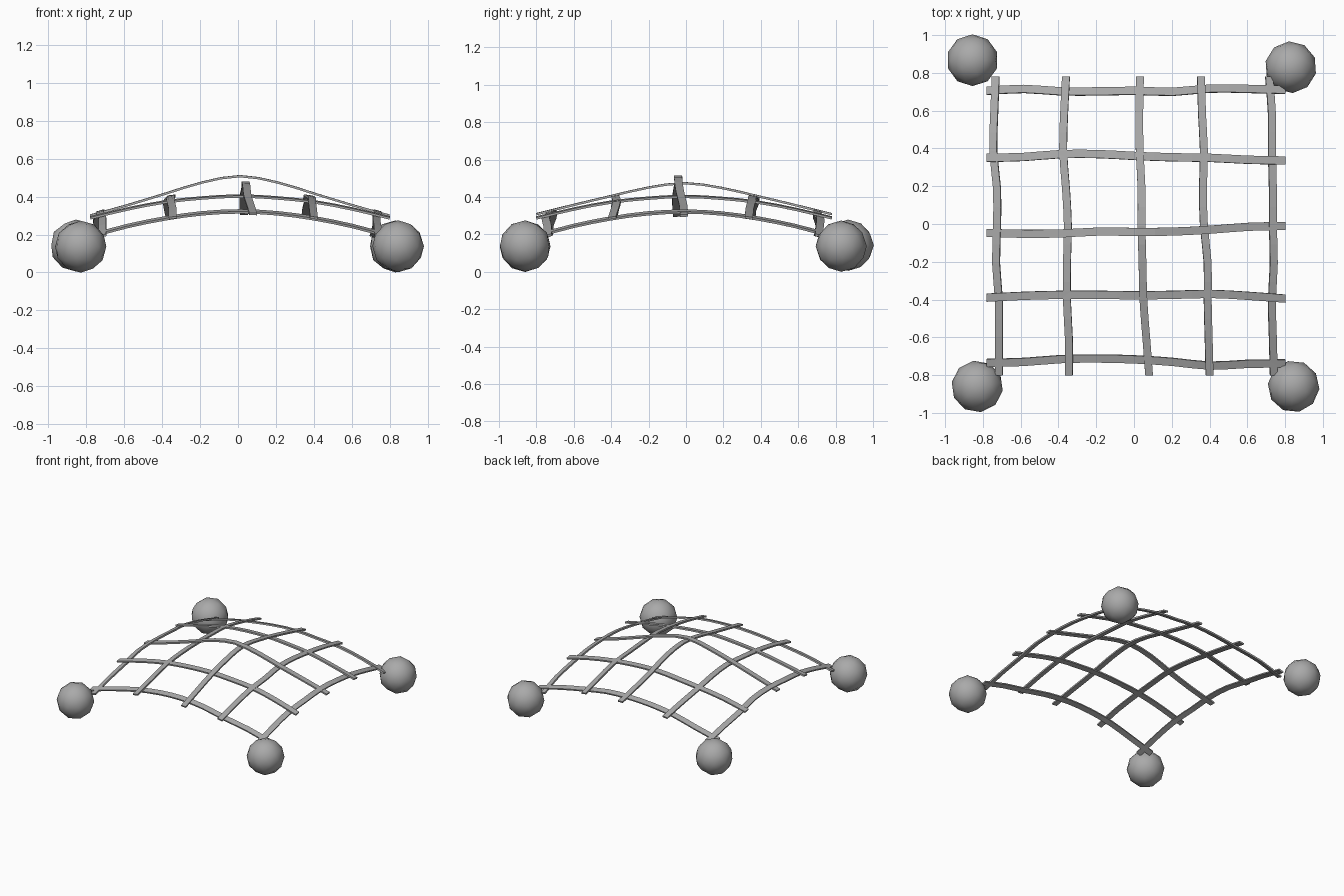
import bpy, bmesh
from mathutils import Vector

if "Cube" in bpy.data.objects:
    bpy.data.objects.remove(bpy.data.objects["Cube"])

THICK = 0.012

# Dark grey used by every part
GREY = bpy.data.materials.new("dark_grey")
GREY.diffuse_color = (.4, .4, .4, 1)
GREY.use_nodes = True
GREY.node_tree.nodes["Principled BSDF"].inputs["Base Color"].default_value = GREY.diffuse_color


def spread(vals, t):
    """Catmull-Rom sample of evenly spaced values, t in 0..1."""
    f = t * (len(vals) - 1)
    i = min(int(f), len(vals) - 2)
    u = f - i
    p1, p2 = vals[i], vals[i + 1]
    p0 = vals[i - 1] if i > 0 else 2 * p1 - p2
    p3 = vals[i + 2] if i + 2 < len(vals) else 2 * p2 - p1
    return 0.5 * (2 * p1 + (p2 - p0) * u + (2 * p0 - 5 * p1 + 4 * p2 - p3) * u * u
                  + (3 * p1 - p0 - 3 * p2 + p3) * u ** 3)


def strap(name, lateral, heights, start, end, width, along_x):
    """Flat strip swept over the dome, tilted to follow its slope."""
    prof = heights[::-1] + heights[1:]
    bm = bmesh.new()
    rings, n = [], 16
    for k in range(n + 1):
        t = k / n
        u = start + (end - start) * t
        v = spread(lateral, t)
        z = spread(prof, t)
        lo, hi = max(t - .01, 0), min(t + .01, 1)
        slope = (spread(prof, hi) - spread(prof, lo)) / ((end - start) * (hi - lo))
        tangent = Vector((1, 0, slope) if along_x else (0, 1, slope)).normalized()
        side = Vector((0, 1, -0.4 * v) if along_x else (1, 0, -0.4 * v)).normalized()
        normal = tangent.cross(side).normalized()
        c = Vector((u, v, z) if along_x else (v, u, z))
        rings.append([bm.verts.new(c + side * (a * width / 2) + normal * (b * THICK / 2))
                      for a, b in ((-1, -1), (1, -1), (1, 1), (-1, 1))])
    for r, s in zip(rings, rings[1:]):
        for j in range(4):
            bm.faces.new((r[j], r[(j + 1) % 4], s[(j + 1) % 4], s[j]))
    bm.faces.new(rings[0])
    bm.faces.new(rings[-1])
    bmesh.ops.recalc_face_normals(bm, faces=bm.faces)
    me = bpy.data.meshes.new(name)
    bm.to_mesh(me)
    bm.free()
    me.materials.append(GREY)
    bpy.context.collection.objects.link(bpy.data.objects.new(name, me))


# Heights from the middle of a strap out to its end
OUTER = [.322, .312, .285, .245, .192]
QUARTER = [.403, .393, .372, .335, .288]
MID_ROW = [.508, .475, .415, .355, .300]
MID_COL = [.474, .449, .404, .357, .308]

# Straps running left to right
rows = [
    ([.705, .715, .702, .702, .705, .70, .717, .715, .71], OUTER),
    ([.35, .355, .37, .37, .36, .353, .35, .34, .336], QUARTER),
    ([-.047, -.052, -.05, -.04, -.042, -.04, -.03, -.015, -.01], MID_ROW),
    ([-.39, -.38, -.375, -.375, -.377, -.375, -.37, -.38, -.395], QUARTER),
    ([-.735, -.73, -.715, -.712, -.717, -.73, -.75, -.74, -.738], OUTER),
]
for i, (lat, h) in enumerate(rows):
    strap(f"cross_strap_{i + 1}", lat, h, -.78, .80, .043, True)

# Straps running front to back
cols = [
    ([-.715, -.715, -.715, -.73, -.725, -.725, -.745, -.74, -.732], OUTER),
    ([-.345, -.345, -.355, -.355, -.35, -.36, -.375, -.37, -.36], QUARTER),
    ([.08, .065, .05, .045, .04, .04, .03, .028, .032], MID_COL),
    ([.40, .395, .39, .39, .37, .365, .37, .36, .355], QUARTER),
    ([.74, .735, .73, .74, .735, .735, .73, .73, .715], OUTER),
]
for i, (lat, h) in enumerate(cols):
    strap(f"long_strap_{i + 1}", lat, h, -.80, .78, .041, False)

# Corner weights
for i, (x, y, z) in enumerate([(-.855, .867, .142), (.83, .83, .137),
                               (-.83, -.86, .136), (.845, -.86, .138)]):
    bpy.ops.mesh.primitive_ico_sphere_add(subdivisions=2, radius=.137, location=(x, y, z),
                                          rotation=(0, 0, i * .7))
    ob = bpy.context.object
    ob.name = f"corner_weight_{i + 1}"
    ob.data.materials.append(GREY)
    bpy.ops.object.shade_smooth()
